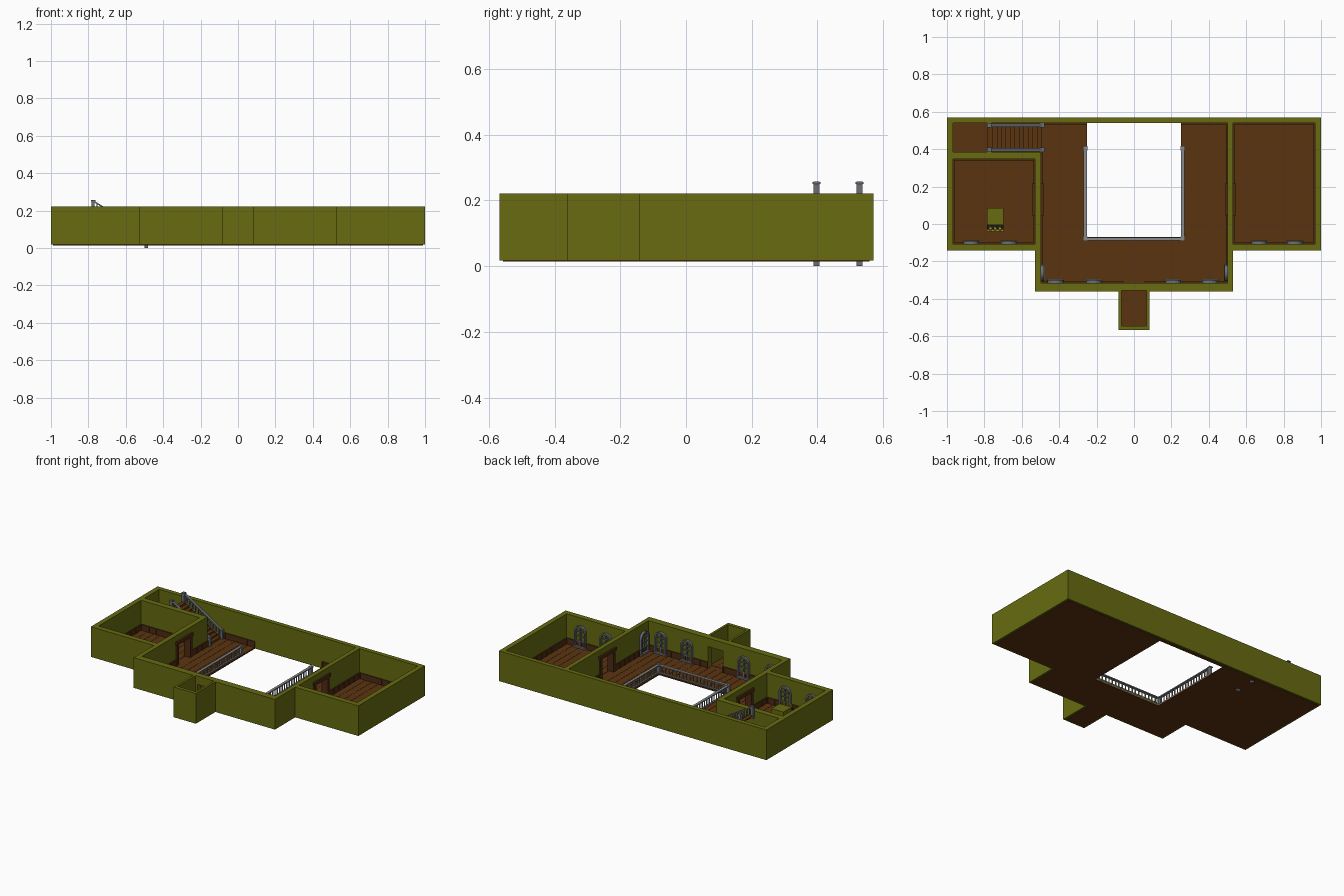
import bpy, bmesh, math
from mathutils import Matrix, Vector

if "Cube" in bpy.data.objects:
    bpy.data.objects.remove(bpy.data.objects["Cube"])


def mat(name, r, g, b):
    m = bpy.data.materials.new(name)
    m.diffuse_color = (r, g, b, 1)
    m.use_nodes = True
    m.node_tree.nodes["Principled BSDF"].inputs["Base Color"].default_value = m.diffuse_color
    return m


OLIVE = mat("olive wall", 0.135, 0.147, 0.005)
FLOOR = mat("floor brown", 0.105, 0.034, 0.005)
TRIM = mat("trim brown", 0.075, 0.024, 0.006)
STONE = mat("grey metal", 0.15, 0.16, 0.18)
RAIL = mat("light grey rail", 0.24, 0.25, 0.26)
GOLD = mat("gold", 0.35, 0.30, 0.02)
BLACK = mat("black", 0.01, 0.01, 0.01)


def finish(name, bm, material):
    bmesh.ops.recalc_face_normals(bm, faces=bm.faces)
    me = bpy.data.meshes.new(name)
    bm.to_mesh(me)
    bm.free()
    me.materials.append(material)
    ob = bpy.data.objects.new(name, me)
    bpy.context.collection.objects.link(ob)
    return ob


def box(bm, x0, x1, y0, y1, z0, z1):
    m = Matrix.Translation(((x0 + x1) / 2, (y0 + y1) / 2, (z0 + z1) / 2)) @ Matrix.Diagonal(
        (x1 - x0, y1 - y0, z1 - z0, 1))
    bmesh.ops.create_cube(bm, size=1, matrix=m)


def bar(bm, a, b, w, h):
    """Box section bar between two points."""
    a, b = Vector(a), Vector(b)
    d = b - a
    rot = d.to_track_quat('X', 'Z').to_matrix().to_4x4()
    bmesh.ops.create_cube(bm, size=1, matrix=Matrix.Translation((a + b) / 2) @ rot
                          @ Matrix.Diagonal((d.length, w, h, 1)))


def prism(name, pts, z0, z1, material):
    bm = bmesh.new()
    f = bm.faces.new([bm.verts.new((x, y, z0)) for x, y in pts])
    r = bmesh.ops.extrude_face_region(bm, geom=[f])
    for v in r["geom"]:
        if isinstance(v, bmesh.types.BMVert):
            v.co.z = z1
    return finish(name, bm, material)


def cut(ob, boxes):
    """Subtract boxes, bake the result and remove the cutters."""
    cutters = []
    for b in boxes:
        bm = bmesh.new()
        box(bm, *b)
        c = finish("cutter", bm, ob.data.materials[0])
        c.hide_render = True
        mod = ob.modifiers.new("cut", 'BOOLEAN')
        mod.object, mod.operation, mod.solver = c, 'DIFFERENCE', 'EXACT'
        cutters.append(c)
    dg = bpy.context.evaluated_depsgraph_get()
    me = bpy.data.meshes.new_from_object(ob.evaluated_get(dg))
    ob.modifiers.clear()
    ob.data = me
    for c in cutters:
        bpy.data.objects.remove(c)


def outline(i):
    half = [(1 - i, 0.57 - i), (1 - i, -0.143 + i), (0.528 - i, -0.143 + i),
            (0.528 - i, -0.36 + i), (0.083 - i, -0.36 + i), (0.083 - i, -0.568 + i)]
    return half + [(-x, y) for x, y in reversed(half)]


# Walls: solid outline with rooms and doorways cut out
ZF, ZT = 0.022, 0.222
walls = prism("walls", outline(0), 0.018, ZT, OLIVE)
cut(walls, [(-0.497, 0.5, -0.315, 0.54, -1, 1),
            (-0.967, -0.4, 0.386, 0.54, -1, 1),
            (-0.967, -0.53, -0.107, 0.347, -1, 1),
            (0.53, 0.967, -0.107, 0.54, -1, 1),
            (-0.068, 0.068, -0.545, -0.355, -1, 1),
            (-0.055, 0.055, -0.4, -0.3, -1, 0.165),
            (-0.6, -0.45, 0.065, 0.195, -1, 0.162),
            (0.45, 0.6, 0.065, 0.195, -1, 0.162)])

# Floor slab with the stairwell opening, and planks on top
slab = prism("floor_slab", outline(0.012), 0.014, ZF - 0.002, FLOOR)
cut(slab, [(-0.25, 0.25, -0.07, 0.54, -1, 1)])
bm = bmesh.new()
for x0, x1, y0, y1 in [(-0.497, -0.25, -0.315, 0.54), (-0.25, 0.25, -0.315, -0.07),
                       (0.25, 0.5, -0.315, 0.54), (-0.967, -0.497, 0.386, 0.54),
                       (-0.967, -0.53, -0.107, 0.347), (0.53, 0.967, -0.107, 0.54),
                       (-0.068, 0.068, -0.545, -0.355)]:
    n = max(3, round((x1 - x0) / 0.048))
    w = (x1 - x0) / n
    for i in range(n):
        box(bm, x0 + i * w, x0 + (i + 1) * w - 0.0015, y0, y1, ZF - 0.003, ZF)
finish("floor_planks", bm, FLOOR)

# Wainscot strips along inner walls: (fixed axis, position, inward sign, start, end)
bm = bmesh.new()
runs = [('y', 0.54, -1, -0.48, -0.25), ('y', 0.54, -1, 0.25, 0.5),
        ('y', -0.315, 1, -0.497, -0.055), ('y', -0.315, 1, 0.055, 0.5),
        ('x', -0.497, 1, -0.315, 0.05), ('x', -0.497, 1, 0.21, 0.386),
        ('x', 0.5, -1, -0.315, 0.05), ('x', 0.5, -1, 0.21, 0.54),
        ('x', 0.53, 1, -0.107, 0.05), ('x', 0.53, 1, 0.21, 0.54),
        ('x', 0.967, -1, -0.107, 0.54), ('y', 0.54, -1, 0.53, 0.967),
        ('y', -0.107, 1, 0.53, 0.967), ('y', -0.107, 1, -0.967, -0.53),
        ('y', 0.347, -1, -0.967, -0.53), ('x', -0.967, 1, -0.107, 0.347),
        ('x', -0.53, -1, -0.107, 0.05), ('x', -0.53, -1, 0.21, 0.347)]


def strip(axis, p, s, a, b, t, z0, z1):
    lo, hi = sorted((p, p + s * t))
    if axis == 'x':
        box(bm, lo, hi, a, b, z0, z1)
    else:
        box(bm, a, b, lo, hi, z0, z1)


for axis, p, s, a, b in runs:
    strip(axis, p, s, a, b, 0.004, ZF, 0.058)
    strip(axis, p, s, a, b, 0.007, 0.056, 0.062)
    n = max(1, round((b - a) / 0.055))
    for i in range(n + 1):
        c = a + (b - a - 0.01) * i / n
        strip(axis, p, s, c, c + 0.01, 0.007, ZF, 0.06)
finish("wainscot", bm, TRIM)

# Door frames through both partitions
for name, x0, x1 in [("left_door_frame", -0.53, -0.497), ("right_door_frame", 0.5, 0.53)]:
    bm = bmesh.new()
    for y0, y1 in [(0.05, 0.07), (0.19, 0.21)]:
        box(bm, x0 - 0.008, x1 + 0.008, y0, y1, ZF, 0.165)
    box(bm, x0 - 0.012, x1 + 0.012, 0.042, 0.218, 0.16, 0.182)
    finish(name, bm, TRIM)


# Arched window frames standing proud of the inner wall faces
def window(name, x, y, angle):
    bm = bmesh.new()
    w, h, base, n, d = 0.042, 0.172, 0.03, 10, 0.016

    def arch(r):
        spring = h - w
        return ([(-r, base)] + [(-r * math.cos(math.pi * k / n), spring + r * math.sin(math.pi * k / n))
                                for k in range(n + 1)] + [(r, base)])
    o, i = arch(w), arch(w - 0.01)
    for k in range(len(o) - 1):
        f = bm.faces.new([bm.verts.new((px, 0, pz)) for px, pz in (o[k], o[k + 1], i[k + 1], i[k])])
        r = bmesh.ops.extrude_face_region(bm, geom=[f])
        bmesh.ops.translate(bm, vec=(0, d, 0),
                            verts=[v for v in r["geom"] if isinstance(v, bmesh.types.BMVert)])
    bmesh.ops.remove_doubles(bm, verts=bm.verts, dist=1e-5)
    box(bm, -0.046, 0.046, 0, 0.02, 0.024, 0.034)
    box(bm, -0.004, 0.004, 0, 0.01, base, h - 0.005)
    for z in (0.065, 0.1, h - w):
        box(bm, -w + 0.005, w - 0.005, 0, 0.008, z - 0.003, z + 0.003)
    bm.transform(Matrix.Translation((x, y, 0)) @ Matrix.Rotation(angle, 4, 'Z'))
    finish(name, bm, STONE)


for k, (x, y) in enumerate([(-0.42, -0.315), (-0.215, -0.315), (0.21, -0.315), (0.405, -0.315),
                            (-0.87, -0.107), (-0.67, -0.107), (0.67, -0.107), (0.86, -0.107)]):
    window(f"front_window_{k + 1}", x, y, 0)
window("left_side_window", -0.497, -0.26, -math.pi / 2)
window("right_side_window", 0.5, -0.26, math.pi / 2)


# Railings: handrail, bottom rail, balusters and newel posts
def railing(name, a, b, post_drop=0.0, height=0.055):
    a, b = Vector(a), Vector(b)
    bm = bmesh.new()
    up = Vector((0, 0, height))
    bar(bm, a + up, b + up, 0.018, 0.007)
    bar(bm, a + Vector((0, 0, 0.006)), b + Vector((0, 0, 0.006)), 0.012, 0.006)
    n = max(2, round((b - a).length / 0.026))
    for k in range(1, n):
        p = a.lerp(b, k / n)
        box(bm, p.x - 0.003, p.x + 0.003, p.y - 0.003, p.y + 0.003, p.z + 0.004, p.z + height)
    for p in (a, b):
        box(bm, p.x - 0.009, p.x + 0.009, p.y - 0.009, p.y + 0.009, p.z - post_drop, p.z + height + 0.006)
        box(bm, p.x - 0.012, p.x + 0.012, p.y - 0.012, p.y + 0.012,
            p.z + height - 0.002, p.z + height + 0.004)
    finish(name, bm, RAIL if post_drop == 0 else STONE)


railing("left_well_railing", (-0.261, 0.405, ZF), (-0.261, -0.08, ZF))
railing("front_well_railing", (-0.261, -0.08, ZF), (0.261, -0.08, ZF))
railing("right_well_railing", (0.261, 0.405, ZF), (0.261, -0.08, ZF))
railing("stair_railing_front", (-0.49, 0.397, ZF), (-0.775, 0.397, 0.197), ZF)
railing("stair_railing_back", (-0.49, 0.528, ZF), (-0.775, 0.528, 0.197), ZF)

# Stairs rising to the left
bm = bmesh.new()
STEPS = 12
for k in range(STEPS):
    x = -0.495 - k * 0.0238
    z = ZF + (k + 1) * 0.0146
    box(bm, x - 0.026, x + 0.002, 0.4, 0.525, z - 0.004, z)
    box(bm, x - 0.004, x, 0.402, 0.523, z - 0.0146, z - 0.004)
for y in (0.403, 0.522):
    bar(bm, (-0.5, y, 0.03), (-0.775, y, 0.186), 0.006, 0.016)
finish("stairs", bm, FLOOR)

# Small cabinet in the left room with gold and black fittings
bm = bmesh.new()
box(bm, -0.787, -0.697, -0.005, 0.085, ZF, 0.1)
finish("cabinet", bm, OLIVE)
bm = bmesh.new()
box(bm, -0.787, -0.697, -0.03, -0.005, ZF, 0.085)
finish("cabinet_front", bm, BLACK)
bm = bmesh.new()
for x in (-0.767, -0.742, -0.717):
    bmesh.ops.create_cone(bm, cap_ends=True, segments=10, radius1=0.011, radius2=0.008, depth=0.02,
                          matrix=Matrix.Translation((x, -0.024, 0.095)))
box(bm, -0.785, -0.699, -0.04, -0.03, 0.05, 0.06)
finish("gold_fittings", bm, GOLD)
